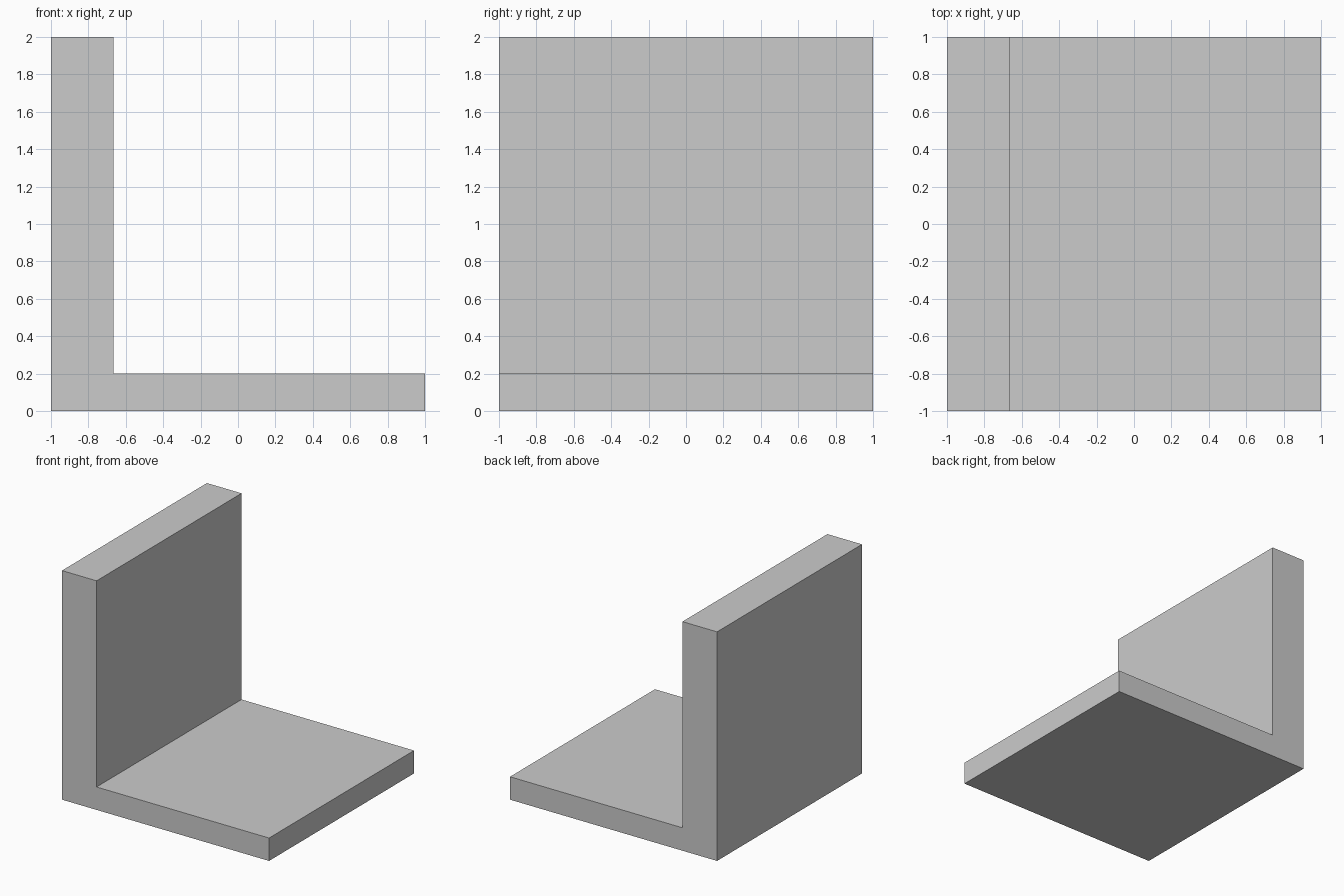
import bpy
import bmesh

if "Cube" in bpy.data.objects:
    bpy.data.objects.remove(bpy.data.objects["Cube"])

WIDTH = 2.0        # along y
WALL_X = -0.666    # inner face of the upright wall
FLOOR_Z = 0.2      # top of the floor slab

# L-shaped profile in the xz plane
profile = [(-1, 0), (1, 0), (1, FLOOR_Z), (WALL_X, FLOOR_Z), (WALL_X, 2), (-1, 2)]

# Extrude the profile from front to back
bm = bmesh.new()
front = bm.faces.new([bm.verts.new((x, -WIDTH / 2, z)) for x, z in profile])
result = bmesh.ops.extrude_face_region(bm, geom=[front], use_keep_orig=True)
back_verts = [v for v in result["geom"] if isinstance(v, bmesh.types.BMVert)]
bmesh.ops.translate(bm, verts=back_verts, vec=(0, WIDTH, 0))
bmesh.ops.recalc_face_normals(bm, faces=bm.faces)

mesh = bpy.data.meshes.new("angle_bracket")
bm.to_mesh(mesh)
bm.free()
bracket = bpy.data.objects.new("angle_bracket", mesh)
bpy.context.collection.objects.link(bracket)
